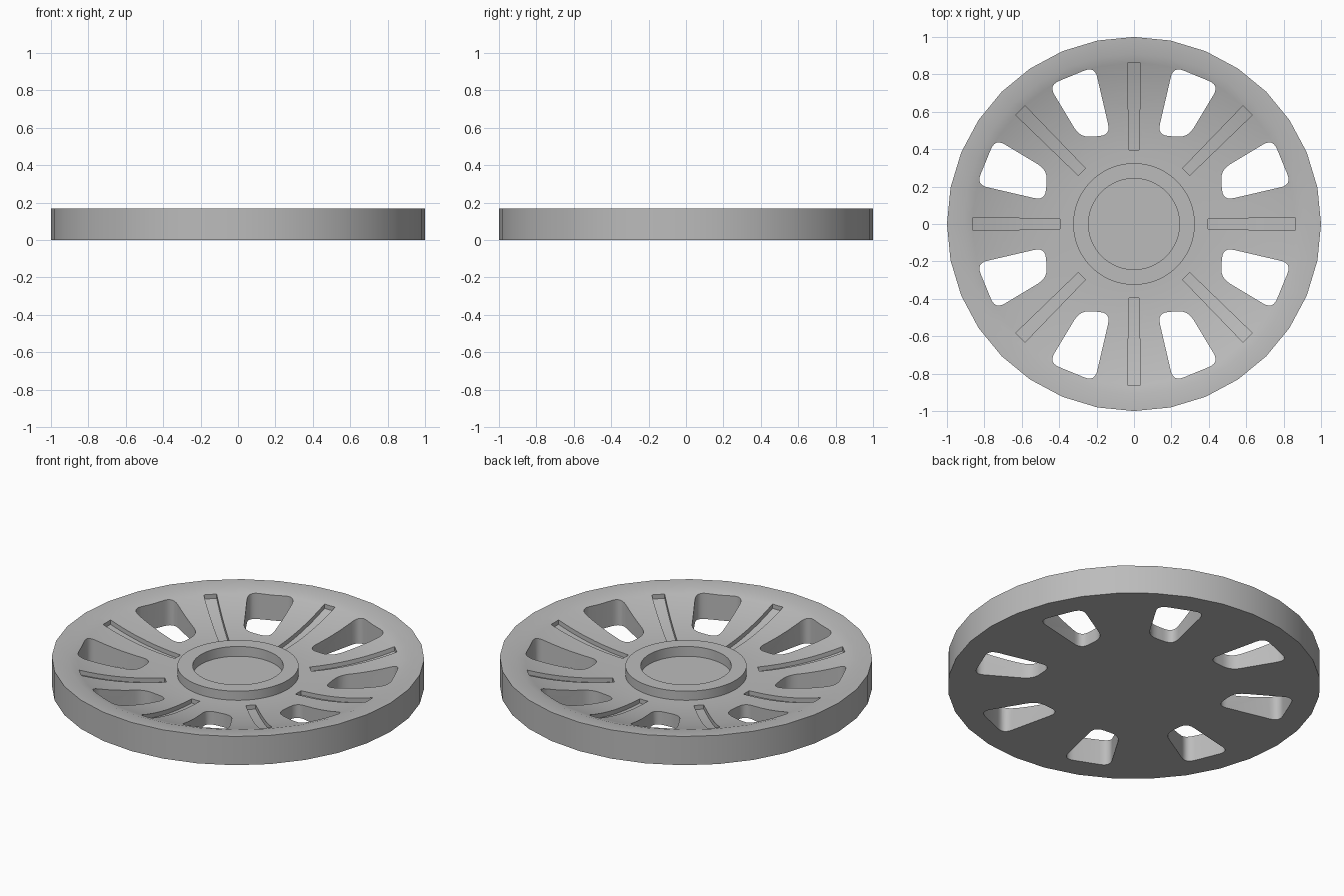
import bpy, bmesh, math
from mathutils import Matrix, Vector

if "Cube" in bpy.data.objects:
    bpy.data.objects.remove(bpy.data.objects["Cube"], do_unlink=True)

HEIGHT, HUB_R, BOWL_R, GROOVE_DEPTH = 0.17, 0.325, 0.91, 0.025

grey = bpy.data.materials.new("plain grey")
grey.use_nodes = True
grey.diffuse_color = (0.5, 0.5, 0.5, 1)
grey.node_tree.nodes["Principled BSDF"].inputs["Base Color"].default_value = (0.5, 0.5, 0.5, 1)


def bowl_z(r):
    """Height of the dished face at radius r."""
    return 0.07 + 0.08 * (max(r - HUB_R, 0) / 0.535) ** 2.2


def finish(name, bm):
    bmesh.ops.recalc_face_normals(bm, faces=bm.faces)
    mesh = bpy.data.meshes.new(name)
    bm.to_mesh(mesh)
    bm.free()
    mesh.materials.append(grey)
    obj = bpy.data.objects.new(name, mesh)
    bpy.context.collection.objects.link(obj)
    return obj


def lathe(name, profile, sides):
    """Turn a profile that starts and ends on the z axis."""
    bm = bmesh.new()
    start = bm.verts.new((0, 0, profile[0][1]))
    end = bm.verts.new((0, 0, profile[-1][1]))
    rings = []
    for r, z in profile[1:-1]:
        angles = [math.tau * i / sides for i in range(sides)]
        rings.append([bm.verts.new((r * math.cos(a), r * math.sin(a), z)) for a in angles])
    for i in range(sides):
        j = (i + 1) % sides
        bm.faces.new((start, rings[0][i], rings[0][j]))
        bm.faces.new((end, rings[-1][j], rings[-1][i]))
        for a, b in zip(rings, rings[1:]):
            bm.faces.new((a[i], a[j], b[j], b[i]))
    return finish(name, bm)


def smooth(obj):
    bpy.ops.object.select_all(action='DESELECT')
    obj.select_set(True)
    bpy.context.view_layer.objects.active = obj
    bpy.ops.object.shade_smooth_by_angle(angle=math.radians(30))


def cut(obj, cutter):
    mod = obj.modifiers.new("cut", 'BOOLEAN')
    mod.operation = 'DIFFERENCE'
    mod.solver = 'EXACT'
    mod.object = cutter
    cutter.hide_render = True
    bpy.context.view_layer.objects.active = obj
    bpy.ops.object.modifier_apply(modifier=mod.name)
    bpy.data.objects.remove(cutter, do_unlink=True)


# Dished wheel disc
steps = 12
bowl = [HUB_R + (BOWL_R - HUB_R) * i / steps for i in range(steps + 1)]
profile = [(0, 0), (1, 0), (1, HEIGHT)]
profile += [(r, bowl_z(r)) for r in reversed(bowl)]
profile += [(0.3, 0.05), (0, 0.05)]
disc = lathe("wheel_disc", profile, 32)

# Rounded window openings, mirrored in pairs around the disc
outline = [(0.21, 0.843), (0.456, 0.742), (0.288, 0.462), (0.125, 0.475)]


def rounded(points, radius, segments=6):
    result = []
    for i, p in enumerate(points):
        p = Vector(p)
        a = p + (Vector(points[i - 1]) - p).normalized() * radius
        b = p + (Vector(points[(i + 1) % len(points)]) - p).normalized() * radius
        for k in range(segments + 1):
            t = k / segments
            result.append(a * (1 - t) ** 2 + p * 2 * t * (1 - t) + b * t * t)
    return result


bm = bmesh.new()
for quarter in range(4):
    turn = Matrix.Rotation(quarter * math.pi / 2, 3, 'Z')
    for side in (1, -1):
        loops = []
        for z in (-0.1, 0.4):
            loops.append([bm.verts.new(turn @ Vector((side * p.x, p.y, z)))
                          for p in rounded(outline, 0.06)])
        low, high = loops
        bm.faces.new(low)
        bm.faces.new(high)
        for i in range(len(low)):
            bm.faces.new((low[i - 1], low[i], high[i], high[i - 1]))
cut(disc, finish("window_cutter", bm))

# Shallow tapered grooves that follow the dish
bm = bmesh.new()
for k in range(8):
    turn = Matrix.Rotation(k * math.pi / 4, 3, 'Z')
    sections = []
    for i in range(13):
        t = i / 12
        r = 0.395 + 0.465 * t
        w = 0.027 + 0.008 * t
        floor = bowl_z(r) - GROOVE_DEPTH
        corners = [(r, -w, floor), (r, w, floor), (r, w, 0.3), (r, -w, 0.3)]
        sections.append([bm.verts.new(turn @ Vector(c)) for c in corners])
    bm.faces.new(sections[0])
    bm.faces.new(sections[-1])
    for a, b in zip(sections, sections[1:]):
        for i in range(4):
            bm.faces.new((a[i - 1], a[i], b[i], b[i - 1]))
cut(disc, finish("groove_cutter", bm))
smooth(disc)

# Raised hub ring with a sunken centre
hub = lathe("hub_ring", [(0, 0.03), (HUB_R, 0.03), (HUB_R, 0.124),
                         (0.243, 0.124), (0.243, 0.066), (0, 0.066)], 96)
smooth(hub)
